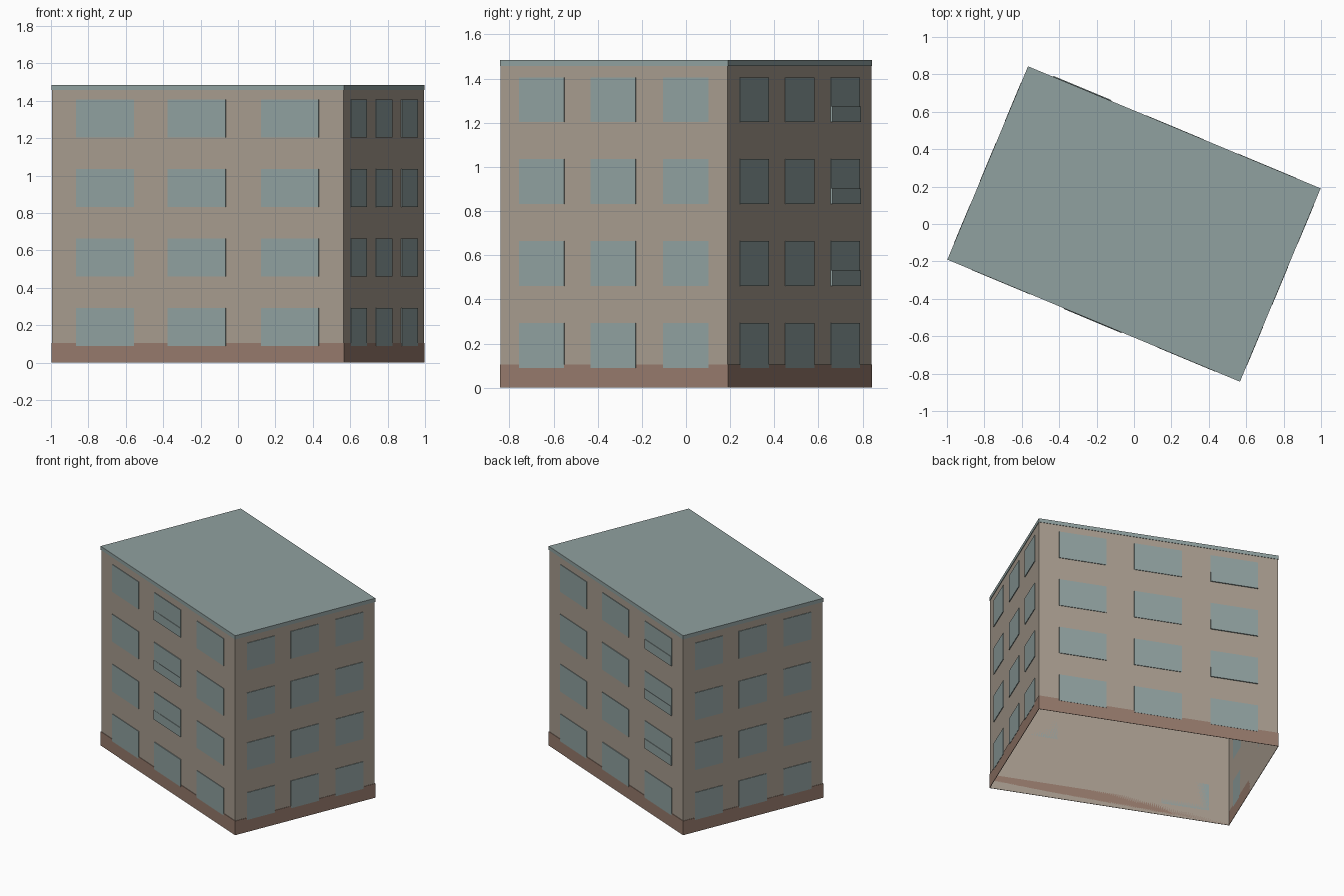
import bpy
import bmesh
from math import radians
from mathutils import Matrix, Vector

cube = bpy.data.objects.get("Cube")
if cube:
    bpy.data.objects.remove(cube)

LENGTH, WIDTH, HEIGHT = 1.695, 1.12, 1.485
TURN = Matrix.Rotation(radians(-22.65), 4, 'Z')
SKIN = 0.003  # how far the painted plates stand off the walls


def material(name, rgb):
    mat = bpy.data.materials.new(name)
    mat.use_nodes = True
    colour = (*rgb, 1)
    mat.diffuse_color = colour
    bsdf = mat.node_tree.nodes["Principled BSDF"]
    bsdf.inputs["Base Color"].default_value = colour
    bsdf.inputs["Roughness"].default_value = 0.9
    return mat


plaster = material("beige plaster", (0.39, 0.335, 0.275))
glass = material("grey teal", (0.28, 0.355, 0.35))
brick = material("brown base", (0.305, 0.195, 0.15))


def finish(bm, name, mat):
    bm.transform(TURN)
    mesh = bpy.data.meshes.new(name)
    bm.to_mesh(mesh)
    bm.free()
    mesh.materials.append(mat)
    obj = bpy.data.objects.new(name, mesh)
    bpy.context.collection.objects.link(obj)
    return obj


def box(bm, size, centre, matrix=Matrix()):
    place = matrix @ Matrix.Translation(centre) @ Matrix.Diagonal((*size, 1))
    return bmesh.ops.create_cube(bm, size=1, matrix=place)


def plate(bm, side, start, end, low, high, depth):
    """Thin plate on a side (front, right, back, left); start/end are fractions."""
    span, reach = (LENGTH, WIDTH) if side % 2 == 0 else (WIDTH, LENGTH)
    centre = Vector((((start + end) / 2 - 0.5) * span,
                     -reach / 2 + SKIN - depth / 2, (low + high) / 2))
    size = ((end - start) * span, depth, high - low)
    box(bm, size, centre, Matrix.Rotation(radians(90 * side), 4, 'Z'))


# Hollow wall shell, open at the bottom
bm = bmesh.new()
box(bm, (LENGTH - 2 * SKIN, WIDTH - 2 * SKIN, HEIGHT - SKIN),
    (0, 0, (HEIGHT - SKIN) / 2))
ends = [f for f in bm.faces if f.normal.z < -0.5]
bmesh.ops.delete(bm, geom=ends, context='FACES')
finish(bm, "walls", plaster)

# Flat roof sheet
bm = bmesh.new()
box(bm, (LENGTH, WIDTH, SKIN), (0, 0, HEIGHT - SKIN / 2))
finish(bm, "roof", glass)

# Bands round the foot and under the roof
for name, low, high, mat in (("base_band", 0, 0.105, brick),
                             ("roof_trim", 1.457, HEIGHT, glass)):
    bm = bmesh.new()
    for side in range(4):
        plate(bm, side, 0, 1, low, high, SKIN)
    finish(bm, name, mat)

# Windows, three columns by four floors on every side
columns = ((0.085, 0.282), (0.398, 0.596), (0.716, 0.914))
floors = [0.09 + 0.371 * i for i in range(4)]
for side, name in enumerate(("front", "right", "back", "left")):
    bm = bmesh.new()
    for start, end in columns:
        for low in floors:
            plate(bm, side, start, end, low, low + 0.203, SKIN + 0.0015)
    finish(bm, name + "_windows", glass)

# Slightly raised lower panels on one back column
bm = bmesh.new()
for low in floors[1:]:
    plate(bm, 2, *columns[2], low, low + 0.07, SKIN + 0.005)
finish(bm, "back_window_panels", glass)

# Slightly raised panels on the middle front column
bm = bmesh.new()
for low in floors[1:]:
    plate(bm, 0, *columns[1], low, low + 0.07, SKIN + 0.004)
finish(bm, "front_window_panels", glass)
